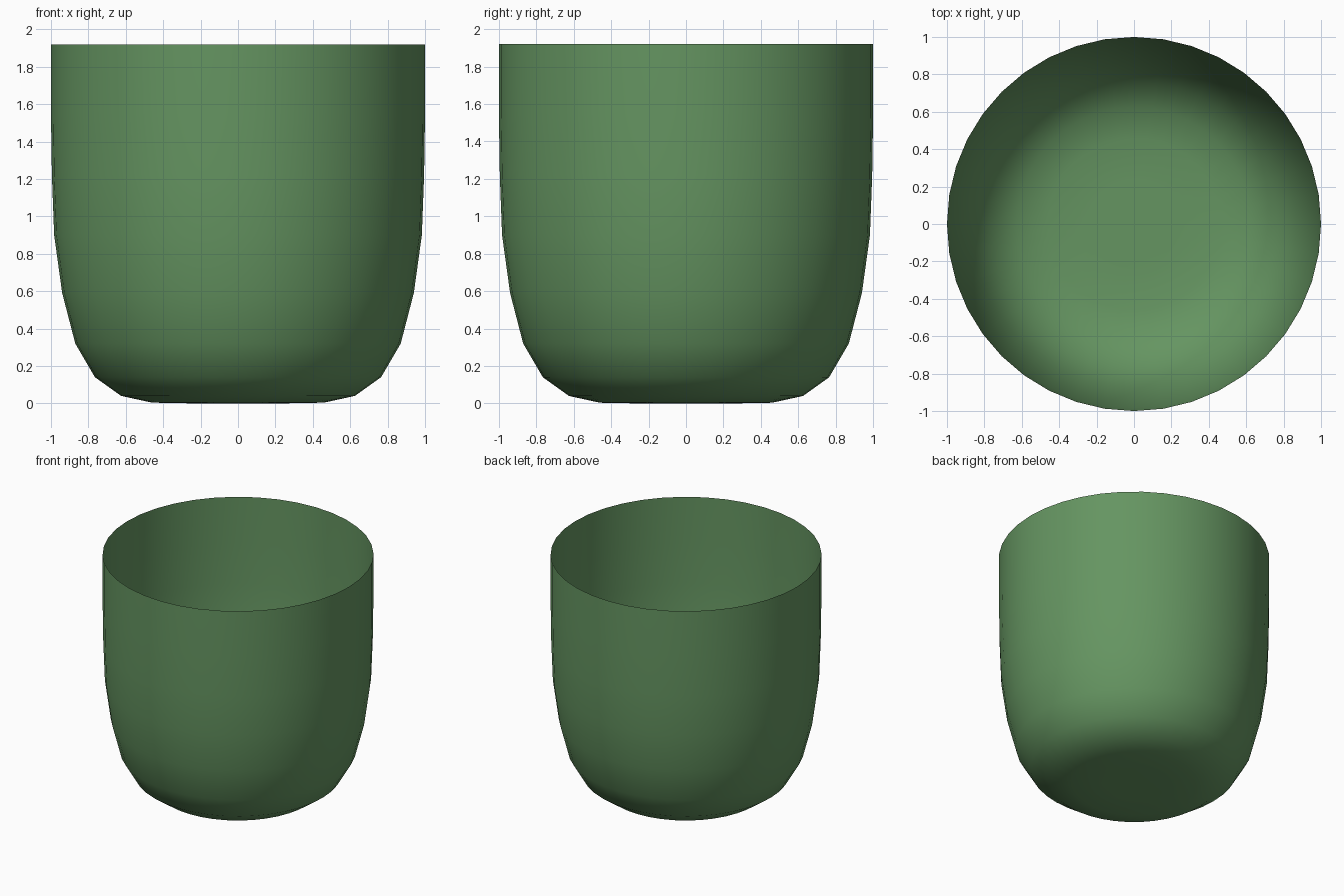
import bpy, bmesh
from math import cos, sin, tau

if "Cube" in bpy.data.objects:
    bpy.data.objects.remove(bpy.data.objects["Cube"])

SEGMENTS = 40
# (radius, height) from the floor up to the rim
PROFILE = [(0.24, 0.0), (0.46, 0.004), (0.625, 0.04), (0.765, 0.14), (0.87, 0.32),
           (0.94, 0.59), (0.983, 0.9), (0.995, 1.22), (1.0, 1.55), (1.0, 1.92)]


def lathe(name, profile, segments):
    bm = bmesh.new()
    rings = [[bm.verts.new((r * cos(tau * i / segments), r * sin(tau * i / segments), z))
              for i in range(segments)] for r, z in profile]
    bm.faces.new(rings[0][::-1])
    for lower, upper in zip(rings, rings[1:]):
        for i in range(segments):
            j = (i + 1) % segments
            bm.faces.new((lower[i], lower[j], upper[j], upper[i]))
    for f in bm.faces:
        f.smooth = True
    mesh = bpy.data.meshes.new(name)
    bm.to_mesh(mesh)
    bm.free()
    obj = bpy.data.objects.new(name, mesh)
    bpy.context.collection.objects.link(obj)
    return obj


# Open thin-walled cup
cup = lathe("cup", PROFILE, SEGMENTS)
green = bpy.data.materials.new("green")
green.diffuse_color = (0.13, 0.30, 0.12, 1)
green.use_nodes = True
green.node_tree.nodes["Principled BSDF"].inputs["Base Color"].default_value = green.diffuse_color
cup.data.materials.append(green)
